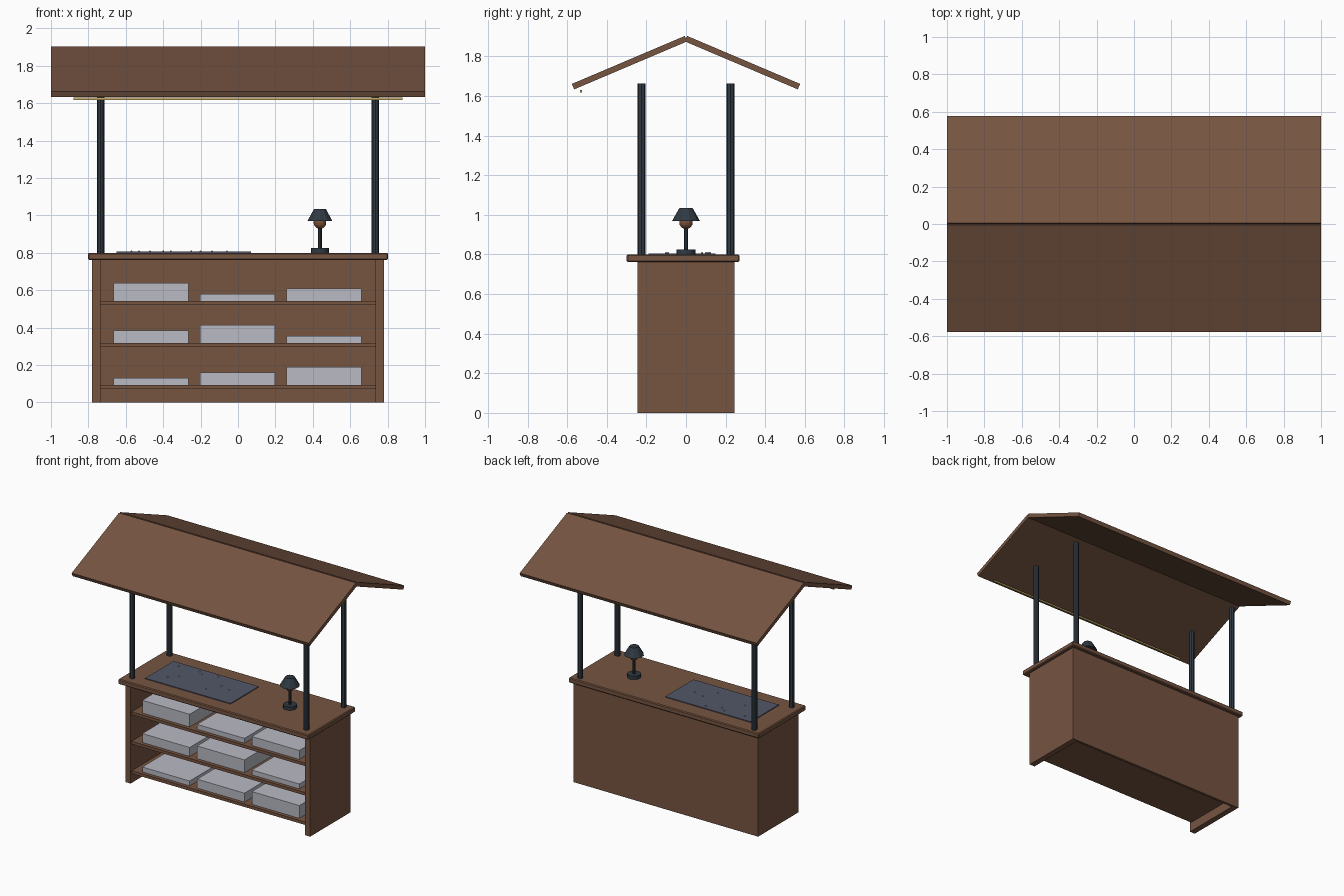
import bpy, math

if "Cube" in bpy.data.objects:
    bpy.data.objects.remove(bpy.data.objects["Cube"])


def material(name, rgb):
    m = bpy.data.materials.new(name)
    m.diffuse_color = (*rgb, 1)
    m.use_nodes = True
    m.node_tree.nodes["Principled BSDF"].inputs["Base Color"].default_value = m.diffuse_color
    return m


WOOD = material("brown_wood", (0.181, 0.089, 0.053))
METAL = material("dark_metal", (0.029, 0.041, 0.055))
PALE = material("pale_grey", (0.485, 0.491, 0.552))
CLOTH = material("slate_cloth", (0.085, 0.092, 0.135))
GOLD = material("gold_trim", (0.578, 0.413, 0.141))
COPPER = material("copper_bulb", (0.21, 0.085, 0.042))


def finish(name, mat):
    ob = bpy.context.object
    ob.name = name
    ob.data.materials.append(mat)
    return ob


def box(name, x, y, z, mat, bevel=0):
    """Box from (min, max) ranges on each axis."""
    bpy.ops.mesh.primitive_cube_add(size=1, location=[(a + b) / 2 for a, b in (x, y, z)])
    ob = finish(name, mat)
    ob.scale = [b - a for a, b in (x, y, z)]
    bpy.ops.object.transform_apply(location=False, rotation=False, scale=True)
    if bevel:
        mod = ob.modifiers.new("bevel", 'BEVEL')
        mod.width, mod.segments = bevel, 1
    return ob


def cone(name, x, y, z0, z1, r0, r1, sides, mat):
    bpy.ops.mesh.primitive_cone_add(vertices=sides, radius1=r0, radius2=r1, depth=z1 - z0,
                                    location=(x, y, (z0 + z1) / 2))
    return finish(name, mat)


# Cabinet carcass, open at the front and underneath
for s, side in ((-1, "left"), (1, "right")):
    box(side + "_side_panel", sorted((s * 0.735, s * 0.78)), (-0.245, 0.225), (0, 0.762), WOOD)
box("back_panel", (-0.78, 0.78), (0.225, 0.245), (0, 0.762), WOOD)
box("countertop", (-0.803, 0.803), (-0.30, 0.27), (0.762, 0.80), WOOD, 0.006)

# Shelves, each carrying three boxes of cycling height
heights = ((0.037, 0.068, 0.097), (0.068, 0.097, 0.037), (0.097, 0.037, 0.068))
for row, hs in enumerate(heights):
    top = 0.093 + 0.2245 * row
    box(f"shelf_{row + 1}", (-0.735, 0.735), (-0.232, 0.225), (top - 0.022, top), WOOD)
    for col, h in enumerate(hs):
        cx = (col - 1) * 0.4625 - 0.002
        box(f"stock_box_{row + 1}_{col + 1}", (cx - 0.2, cx + 0.2), (-0.205, 0.16),
            (top, top + h), PALE)

# Posts
for sx in (-1, 1):
    for sy in (-1, 1):
        cone(f"post_{'left' if sx < 0 else 'right'}_{'front' if sy < 0 else 'back'}",
             sx * 0.735, sy * 0.225, 0.79, 1.663, 0.02, 0.02, 8, METAL)

# Two sloping roof slabs meeting at the ridge
ANGLE, LENGTH = math.radians(23), 0.62
for s, side in ((-1, "front"), (1, "back")):
    slab = box(side + "_roof_slab", (-1, 1), (-LENGTH / 2, LENGTH / 2), (-0.015, 0.015), WOOD)
    slab.rotation_euler.x = -s * ANGLE
    slab.location = (0, s * LENGTH / 2 * math.cos(ANGLE), 1.89 - LENGTH / 2 * math.sin(ANGLE))

# Thin strip below the front eave
box("eave_strip", (-0.88, 0.88), (-0.536, -0.524), (1.618, 1.630), GOLD)

# Display cloth with small beads
box("display_cloth", (-0.65, 0.07), (-0.19, 0.15), (0.80, 0.806), CLOTH)
beads = ((-0.57, 0.10), (-0.53, -0.09), (-0.47, -0.04), (-0.40, 0.11), (-0.36, 0.08),
         (-0.25, 0.12), (-0.20, -0.10), (-0.14, 0.0), (-0.06, -0.02))
for i, (x, y) in enumerate(beads):
    bpy.ops.mesh.primitive_ico_sphere_add(subdivisions=1, radius=0.006, location=(x, y, 0.807))
    finish(f"bead_{i + 1}", PALE)

# Table lamp
LX = 0.438
cone("lamp_base", LX, 0, 0.80, 0.826, 0.048, 0.048, 12, METAL)
cone("lamp_stem", LX, 0, 0.82, 0.94, 0.01, 0.01, 8, METAL)
bpy.ops.mesh.primitive_uv_sphere_add(segments=12, ring_count=8, radius=0.034, location=(LX, 0, 0.962))
finish("lamp_bulb", COPPER)
cone("lamp_shade", LX, 0, 0.97, 1.035, 0.07, 0.033, 10, METAL)
